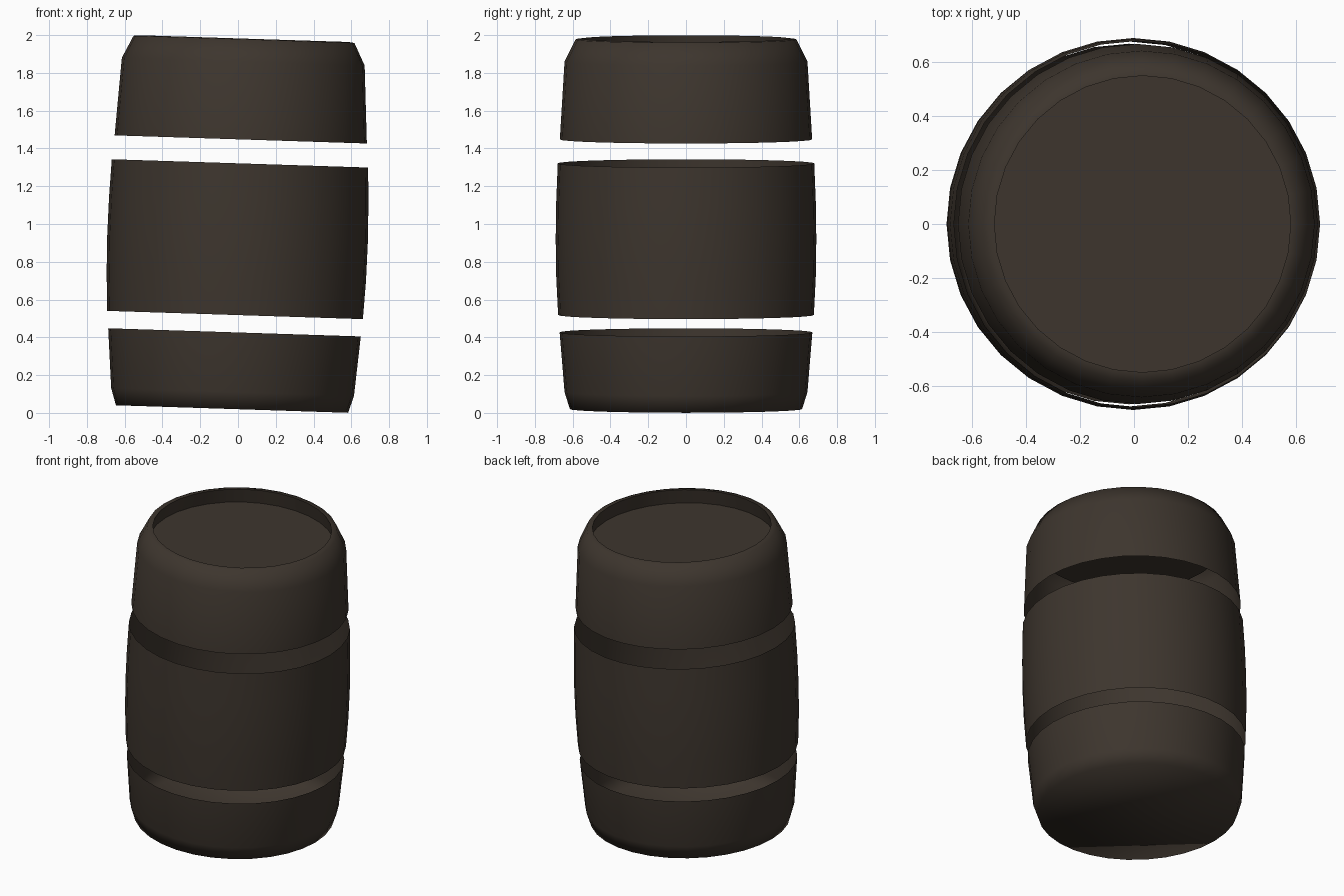
import bpy, bmesh, math
from mathutils import Matrix

if "Cube" in bpy.data.objects:
    bpy.data.objects.remove(bpy.data.objects["Cube"])

SIDES = 32
wood = bpy.data.materials.new("dark_brown_wood")
wood.diffuse_color = (0.047, 0.036, 0.027, 1)
wood.use_nodes = True
wood.node_tree.nodes["Principled BSDF"].inputs["Base Color"].default_value = wood.diffuse_color

# The whole barrel leans slightly towards +x, about its middle
lean = (Matrix.Translation((0, 0, 1)) @ Matrix.Rotation(math.radians(1.85), 4, 'Y')
        @ Matrix.Translation((0, 0, -1)))


def lathe(name, profile, cap_start=False, cap_end=False):
    """Spin a (radius, height) profile into a thin shell, with optional end discs."""
    bm = bmesh.new()
    rings = []
    for r, z in profile:
        rings.append([bm.verts.new((r * math.cos(math.tau * i / SIDES),
                                    r * math.sin(math.tau * i / SIDES), z))
                      for i in range(SIDES)])
    for a, b in zip(rings, rings[1:]):
        for i in range(SIDES):
            j = (i + 1) % SIDES
            bm.faces.new((a[i], a[j], b[j], b[i]))
    if cap_start:
        bm.faces.new(rings[0][::-1])
    if cap_end:
        bm.faces.new(rings[-1])
    bm.transform(lean)
    mesh = bpy.data.meshes.new(name)
    bm.to_mesh(mesh)
    bm.free()
    mesh.materials.append(wood)
    obj = bpy.data.objects.new(name, mesh)
    bpy.context.collection.objects.link(obj)
    bpy.ops.object.select_all(action='DESELECT')
    obj.select_set(True)
    bpy.context.view_layer.objects.active = obj
    bpy.ops.object.shade_smooth_by_angle(angle=math.radians(100))
    return obj


# Lower section with closed bottom
lathe("barrel_bottom", [(0.615, 0.02), (0.643, 0.11), (0.669, 0.426)], cap_start=True)

# Open bulging middle section
lathe("barrel_middle", [(0.677, 0.518), (0.687, 0.72), (0.69, 0.92),
                        (0.687, 1.12), (0.679, 1.321)])

# Upper section with shoulder, lip and recessed lid
lathe("barrel_top", [(0.668, 1.448), (0.643, 1.86), (0.585, 1.978),
                     (0.55, 1.982), (0.57, 1.885)], cap_end=True)
